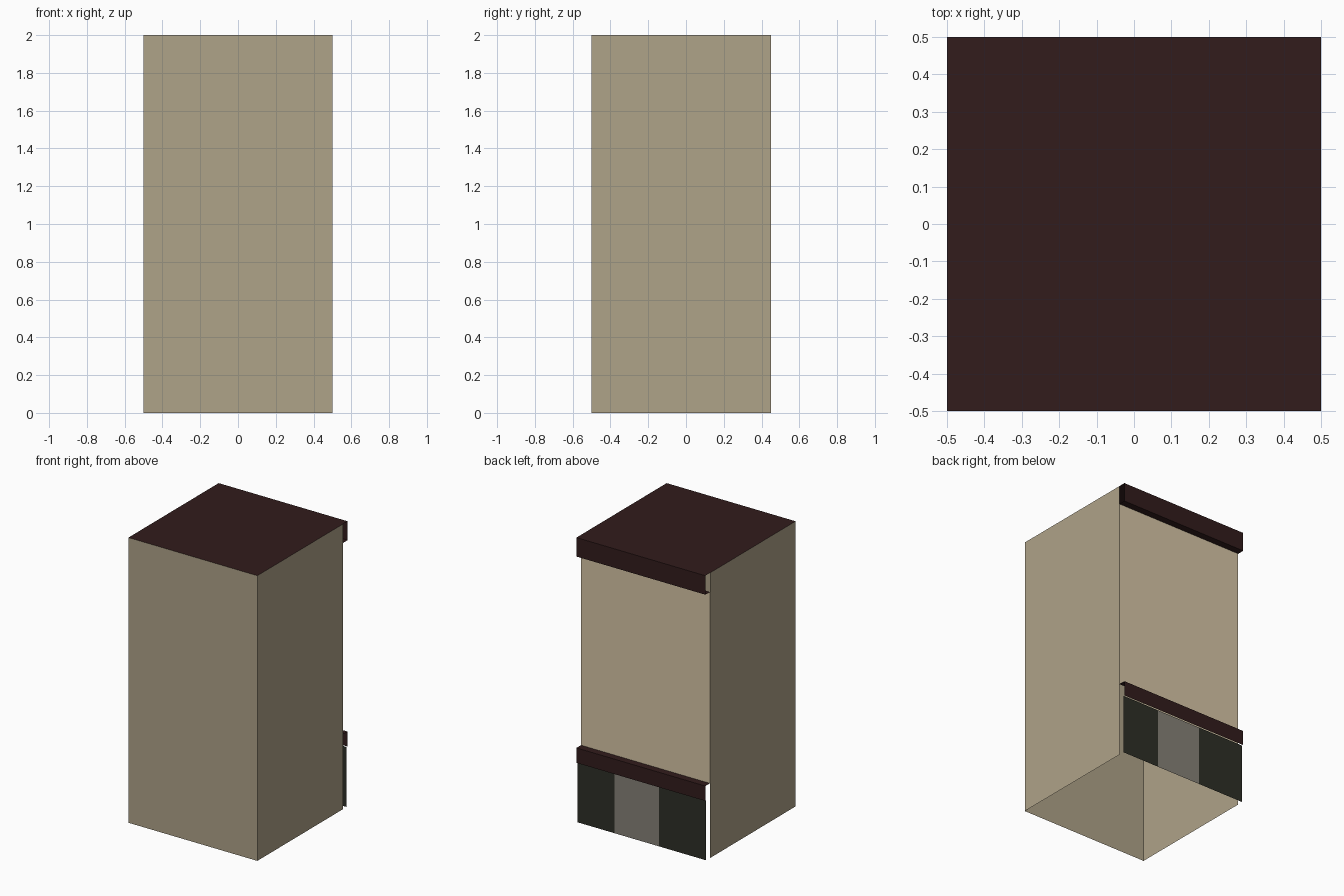
import bpy
import bmesh

cube = bpy.data.objects.get("Cube")
if cube:
    bpy.data.objects.remove(cube, do_unlink=True)


def make_material(name, rgb):
    mat = bpy.data.materials.new(name)
    mat.use_nodes = True
    mat.diffuse_color = (*rgb, 1)
    mat.node_tree.nodes["Principled BSDF"].inputs["Base Color"].default_value = (*rgb, 1)
    return mat


plaster = make_material("beige plaster", (0.43, 0.366, 0.25))
pale_plaster = make_material("pale cream plaster", (0.675, 0.56, 0.38))
maroon = make_material("dark maroon trim", (0.032, 0.0116, 0.0116))
window_dark = make_material("dark window", (0.027, 0.028, 0.02))
door_grey = make_material("grey door", (0.24, 0.22, 0.185))

W = 0.5          # half width, and the outer line of the trim
WALL = 0.45      # recessed back wall
SHOP = 0.49      # shopfront, just behind the ledge
TOP = 2.0
CORNICE = 1.867  # underside of the cornice
SILL = 0.525     # top of the ledge above the shopfront
LEDGE = 0.42


def sheet(name, path, material, x0=-W, x1=W):
    """Sweep a (y, z) profile across the width as an open thin sheet."""
    bm = bmesh.new()
    rows = [[bm.verts.new((x, y, z)) for y, z in path] for x in (x0, x1)]
    for i in range(len(path) - 1):
        bm.faces.new((rows[0][i], rows[1][i], rows[1][i + 1], rows[0][i + 1]))
    return finish(name, bm, material)


def finish(name, bm, material):
    mesh = bpy.data.meshes.new(name)
    bm.to_mesh(mesh)
    bm.free()
    mesh.materials.append(material)
    obj = bpy.data.objects.new(name, mesh)
    bpy.context.collection.objects.link(obj)
    return obj


# Walls: the front, the upper back and the two sides, open underneath
sheet("front_wall", [(-W, 0), (-W, TOP)], plaster)
sheet("back_wall", [(WALL, CORNICE), (WALL, SILL)], pale_plaster)
for name, x in (("left_wall", W), ("right_wall", -W)):
    bm = bmesh.new()
    corners = [(-W, 0), (WALL, 0), (WALL, TOP), (-W, TOP)]
    if x < 0:
        corners.reverse()
    bm.faces.new([bm.verts.new((x, y, z)) for y, z in corners])
    finish(name, bm, plaster)

# Roof with its folded cornice, and the ledge above the shopfront
sheet("roof_and_cornice", [(-W, TOP), (W, TOP), (W, CORNICE), (WALL, CORNICE)], maroon)
sheet("shopfront_ledge", [(WALL, SILL), (W, SILL), (W, LEDGE)], maroon)

# Shopfront: two windows either side of a door
DOOR_RIGHT, DOOR_LEFT = -0.135, 0.21
for name, x0, x1, mat in (
    ("right_window", -W, DOOR_RIGHT, window_dark),
    ("door", DOOR_RIGHT, DOOR_LEFT, door_grey),
    ("left_window", DOOR_LEFT, W, window_dark),
):
    sheet(name, [(SHOP, LEDGE), (SHOP, 0)], mat, x0, x1)
